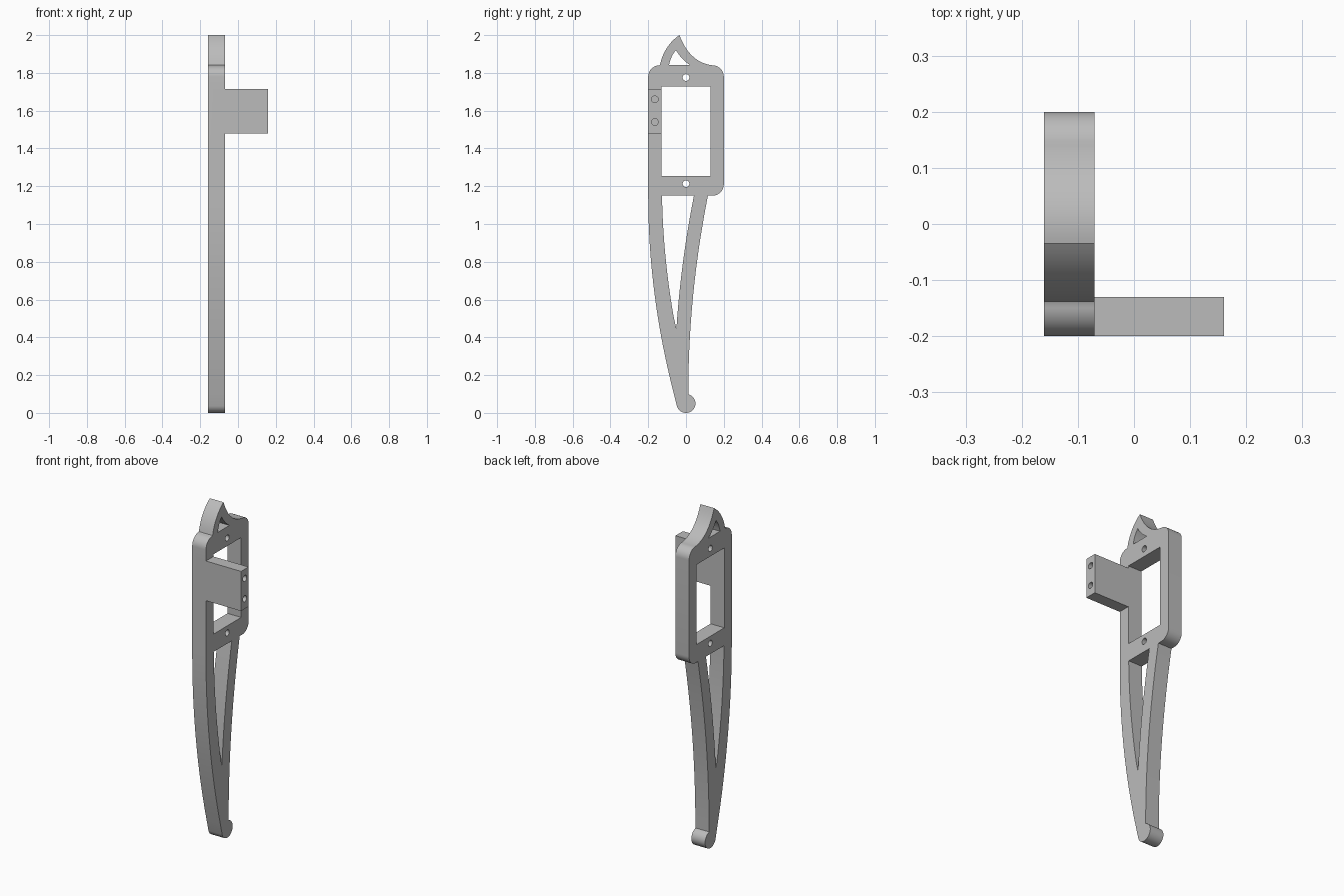
import bpy, bmesh
from math import cos, sin, radians

cube = bpy.data.objects.get("Cube")
if cube:
    bpy.data.objects.remove(cube)

grey = bpy.data.materials.new("plain grey")
grey.use_nodes = True
colour = (0.5, 0.5, 0.5, 1)
grey.diffuse_color = colour
grey.node_tree.nodes["Principled BSDF"].inputs["Base Color"].default_value = colour

X0, X1, ARM_END = -0.16, -0.07, 0.16


def arc(cy, cz, r, a, b, n=12):
    """Points on a circle in the side plane, from angle a to b in degrees."""
    steps = [radians(a + (b - a) * i / n) for i in range(n + 1)]
    return [(cy + r * cos(t), cz + r * sin(t)) for t in steps]


def bend(p, c, q, n=10):
    """Quadratic curve from p to q, pulled towards c."""
    ts = [i / n for i in range(n + 1)]
    return [tuple((1 - t) ** 2 * p[k] + 2 * t * (1 - t) * c[k] + t * t * q[k]
                  for k in (0, 1)) for t in ts]


def box(y0, z0, y1, z1):
    return [(y0, z0), (y1, z0), (y1, z1), (y0, z1)]


def prism(name, outline, x0, x1):
    """Extrude a side outline along x."""
    bm = bmesh.new()
    face = bm.faces.new([bm.verts.new((x0, y, z)) for y, z in outline])
    side = bmesh.ops.extrude_face_region(bm, geom=[face])["geom"]
    bmesh.ops.translate(bm, vec=(x1 - x0, 0, 0),
                        verts=[v for v in side if isinstance(v, bmesh.types.BMVert)])
    bmesh.ops.recalc_face_normals(bm, faces=bm.faces)
    mesh = bpy.data.meshes.new(name)
    bm.to_mesh(mesh)
    bm.free()
    mesh.materials.append(grey)
    ob = bpy.data.objects.new(name, mesh)
    bpy.context.collection.objects.link(ob)
    return ob


def combine(target, other, operation):
    """Apply a boolean and discard the helper."""
    mod = target.modifiers.new(operation, "BOOLEAN")
    mod.operation, mod.solver, mod.object = operation, "EXACT", other
    bpy.context.view_layer.objects.active = target
    bpy.ops.object.modifier_apply(modifier=mod.name)
    bpy.data.objects.remove(other)


def leg_front(z):
    return -0.2 + 0.152 * ((1.15 - z) / 1.11) ** 2


def leg_back(z):
    return 0.012 + 0.104 * ((z - 0.1) / 1.05) ** 2


# Full silhouette: frame corners, leg, round foot and pointed crest
leg_heights = [0.1 + 1.05 * i / 16 for i in range(17)]
outline = arc(0.14, 1.78, 0.06, 90, 0) + arc(0.14, 1.21, 0.06, 0, -90)
outline += [(leg_back(z), z) for z in reversed(leg_heights)]
outline += arc(0, 0.05, 0.05, 74, -165, 28)
outline += [(leg_front(z), z) for z in leg_heights]
outline += arc(-0.14, 1.78, 0.06, 180, 92)
outline += bend((-0.138, 1.842), (-0.115, 1.945), (-0.035, 2.0))
outline += bend((-0.035, 2.0), (0.015, 1.865), (0.125, 1.842))
body = prism("bracket_body", outline, X0, X1)

# Side arm
combine(body, prism("arm", box(-0.2, 1.48, -0.13, 1.715), X0 + 0.03, ARM_END), "UNION")

# Leg slot tapering to a point
slot_heights = [0.445 + 0.705 * i / 12 for i in range(13)]
slot = [(leg_back(z) - 0.074, z) for z in slot_heights]
slot += [(leg_front(z) + 0.073 + 0.012 * (1.15 - z) / 0.7, z)
         for z in reversed(slot_heights[1:])]

# Crest opening
crest = bend((-0.09, 1.842), (-0.08, 1.89), (-0.053, 1.92), 6)
crest += bend((-0.053, 1.92), (-0.025, 1.872), (0.02, 1.842), 6)[1:]

# Openings and screw holes through the plate; the window stops short of the arm
through = [slot, crest, box(-0.13, 1.255, 0.13, 1.728)]
through += [arc(0, z, 0.018, 0, 345, 23) for z in (1.775, 1.213)]
for shape in through:
    combine(body, prism("cutter", shape, X0 - 0.1, X1 + 0.1), "DIFFERENCE")

# Blind screw holes in the arm end
for z in (1.66, 1.54):
    cutter = prism("cutter", arc(-0.165, z, 0.018, 0, 345, 23), ARM_END - 0.1, ARM_END + 0.1)
    combine(body, cutter, "DIFFERENCE")

bpy.ops.object.select_all(action="DESELECT")
body.select_set(True)
bpy.context.view_layer.objects.active = body
bpy.ops.object.shade_smooth_by_angle(angle=radians(30))
